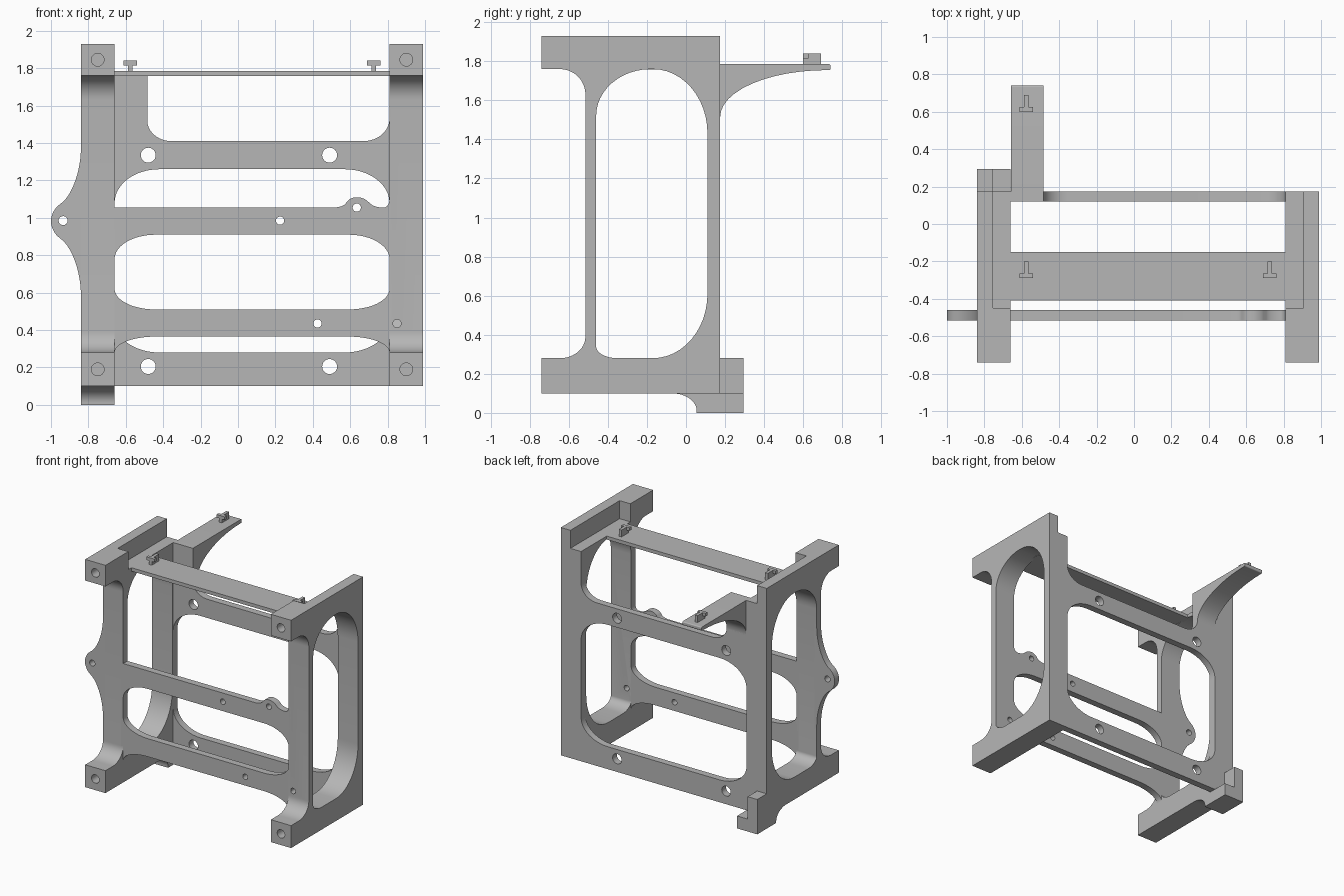
import bpy, bmesh
from math import sin, cos, pi, tau
from mathutils import Vector

cube = bpy.data.objects.get("Cube")
if cube:
    bpy.data.objects.remove(cube, do_unlink=True)

grey = bpy.data.materials.new("light_grey_plastic")
grey.use_nodes = True
grey.diffuse_color = (0.47, 0.47, 0.47, 1)
grey.node_tree.nodes["Principled BSDF"].inputs["Base Color"].default_value = grey.diffuse_color


def rounded(corners, steps=12):
    """Outline from (a, b) corners; optional cut lengths to previous and next round them."""
    pts = []
    for i, c in enumerate(corners):
        p = Vector(c[:2])
        if len(c) == 2:
            pts.append(p)
            continue
        u = (Vector(corners[i - 1][:2]) - p).normalized() * c[2]
        v = (Vector(corners[(i + 1) % len(corners)][:2]) - p).normalized() * c[3]
        for k in range(steps + 1):
            t = k / steps * pi / 2
            pts.append(p + u * (1 - sin(t)) + v * (1 - cos(t)))
    return [p for i, p in enumerate(pts) if (p - pts[i - 1]).length > 1e-4]


def circle(a, b, r, n=24):
    return [Vector((a + r * cos(tau * k / n), b + r * sin(tau * k / n))) for k in range(n)]


def finish(name, bm):
    bmesh.ops.recalc_face_normals(bm, faces=bm.faces)
    mesh = bpy.data.meshes.new(name)
    bm.to_mesh(mesh)
    bm.free()
    mesh.materials.append(grey)
    ob = bpy.data.objects.new(name, mesh)
    bpy.context.collection.objects.link(ob)
    return ob


def slab(name, axis, lo, hi, loops):
    """Extrude an outline with holes along x (loops in y, z) or y (loops in x, z)."""
    bm = bmesh.new()
    along = Vector((1, 0, 0)) if axis == "x" else Vector((0, 1, 0))
    for loop in loops:
        vs = [bm.verts.new((lo, p.x, p.y) if axis == "x" else (p.x, lo, p.y)) for p in loop]
        for i, v in enumerate(vs):
            bm.edges.new((vs[i - 1], v))
    bmesh.ops.triangle_fill(bm, edges=bm.edges[:], use_beauty=True, normal=along)
    ext = bmesh.ops.extrude_face_region(bm, geom=bm.faces[:])
    moved = [g for g in ext["geom"] if isinstance(g, bmesh.types.BMVert)]
    bmesh.ops.translate(bm, verts=moved, vec=along * (hi - lo))
    return finish(name, bm)


def box(name, x, y, z):
    return slab(name, "y", *y, [rounded([(x[0], z[0]), (x[1], z[0]), (x[1], z[1]), (x[0], z[1])])])


def cut(ob, cutter):
    mod = ob.modifiers.new("cut", "BOOLEAN")
    mod.operation, mod.solver, mod.object = "DIFFERENCE", "EXACT", cutter
    bpy.context.view_layer.objects.active = ob
    bpy.ops.object.modifier_apply(modifier=mod.name)
    bpy.data.objects.remove(cutter, do_unlink=True)


# Side frames: profile with a tall window, recessed inner ledge and blind screw holes
frame_outer = rounded([(-0.74, 0.1), (0.175, 0.1), (0.175, 1.93), (-0.74, 1.93), (-0.74, 1.76),
                       (-0.515, 1.76, 0.13, 0.13), (-0.515, 0.28, 0.11, 0.13), (-0.74, 0.28)])
frame_window = rounded([(-0.46, 1.76, 0.24, 0.28), (0.11, 1.76, 0.28, 0.33),
                        (0.11, 0.28, 0.33, 0.28), (-0.46, 0.28, 0.11, 0.06)])
for name, x0, ledge in (("right_frame", -0.84, (-0.755, -0.6)), ("left_frame", 0.81, (0.75, 0.905))):
    frame = slab(name, "x", x0, x0 + 0.18, [frame_outer, frame_window])
    cut(frame, box("cutter", ledge, (-0.45, 0.3), (1.785, 2.1)))
    for z in (0.19, 1.845):
        cut(frame, slab("cutter", "y", -0.8, -0.66, [circle(x0 + 0.09, z, 0.034)]))
    if name == "left_frame":
        cut(frame, slab("cutter", "y", -0.6, -0.4, [circle(0.85, 0.435, 0.022)]))

# Front panel: two cross bars around a rounded window, with a small screw boss
front_outer = rounded([
    (-0.68, 0.28), (-0.66, 0.28), (-0.66, 0.365, 0.085, 0.22), (0.81, 0.365, 0.22, 0.085),
    (0.81, 0.28), (0.83, 0.28), (0.83, 1.1), (0.81, 1.1), (0.81, 1.055, 0.045, 0.03),
    (0.73, 1.055, 0.04, 0.03), (0.67, 1.11, 0.03, 0.03), (0.6, 1.11, 0.03, 0.03),
    (0.56, 1.055, 0.025, 0.05), (-0.68, 1.055)])
front_window = rounded([(-0.66, 0.51, 0.11, 0.22), (0.81, 0.51, 0.22, 0.11),
                        (0.81, 0.91, 0.13, 0.22), (-0.66, 0.91, 0.22, 0.13)])
front_holes = [circle(x, z, 0.022) for x, z in ((0.225, 0.985), (0.635, 1.055), (0.425, 0.435))]
slab("front_panel", "y", -0.515, -0.46, [front_outer, front_window] + front_holes)

# Mounting ear on the outer edge of the front post
ear = rounded([(-0.82, 0.55), (-0.84, 0.58), (-0.84, 0.8, 0.21, 0.13), (-1, 0.93, 0.05, 0.05),
               (-1, 1.035, 0.05, 0.05), (-0.84, 1.16, 0.13, 0.21), (-0.84, 1.39), (-0.82, 1.41)])
slab("mounting_ear", "y", -0.515, -0.46, [ear, circle(-0.935, 0.985, 0.024)])

# Back panel: bars around a large window, rising into the arm support
back_outer = rounded([(-0.68, 0.1), (0.83, 0.1), (0.83, 1.53), (0.81, 1.53), (0.81, 1.41, 0.12, 0.14),
                      (-0.485, 1.41, 0.13, 0.11), (-0.485, 1.785), (-0.68, 1.785)])
back_window = rounded([(-0.66, 0.28, 0.17, 0.24), (0.81, 0.28, 0.24, 0.17),
                       (0.81, 1.26, 0.18, 0.24), (-0.66, 1.26, 0.24, 0.18)])
back_holes = [circle(x, z, 0.04) for x in (-0.48, 0.49) for z in (0.205, 1.335)]
slab("back_panel", "y", 0.12, 0.175, [back_outer, back_window] + back_holes)

# Rear arm with a curved underside
arm = rounded([(0.15, 1.785), (0.74, 1.785, 0.008, 0.008), (0.74, 1.755, 0.008, 0.008),
               (0.175, 1.755, 0.55, 0.24), (0.175, 1.5), (0.15, 1.5)])
slab("rear_arm", "x", -0.657, -0.485, [arm])

# Top cross plate
box("top_plate", (-0.68, 0.83), (-0.41, -0.15), (1.757, 1.785))

# T-shaped pegs on the plate and the arm
for name, x, y in (("right_peg", -0.575, -0.29), ("left_peg", 0.725, -0.29), ("arm_peg", -0.575, 0.6)):
    box(name + "_stem", (x - 0.012, x + 0.012), (y, y + 0.09), (1.78, 1.84))
    box(name + "_head", (x - 0.036, x + 0.036), (y, y + 0.026), (1.815, 1.84))

# Rear foot: low step and an upright outer block
foot = rounded([(-0.07, 0.12), (-0.07, 0.1), (0.055, 0.1, 0.125, 0.09), (0.055, 0),
                (0.295, 0), (0.295, 0.1), (0.17, 0.1), (0.17, 0.12)])
slab("rear_foot", "x", -0.84, -0.66, [foot])
box("foot_upright", (-0.84, -0.755), (0.16, 0.295), (0.09, 0.28))

# Smooth the curved walls, keep hard edges
for ob in bpy.context.scene.objects:
    ob.select_set(ob.type == "MESH")
bpy.context.view_layer.objects.active = bpy.data.objects["top_plate"]
bpy.ops.object.shade_smooth_by_angle(angle=0.5)
